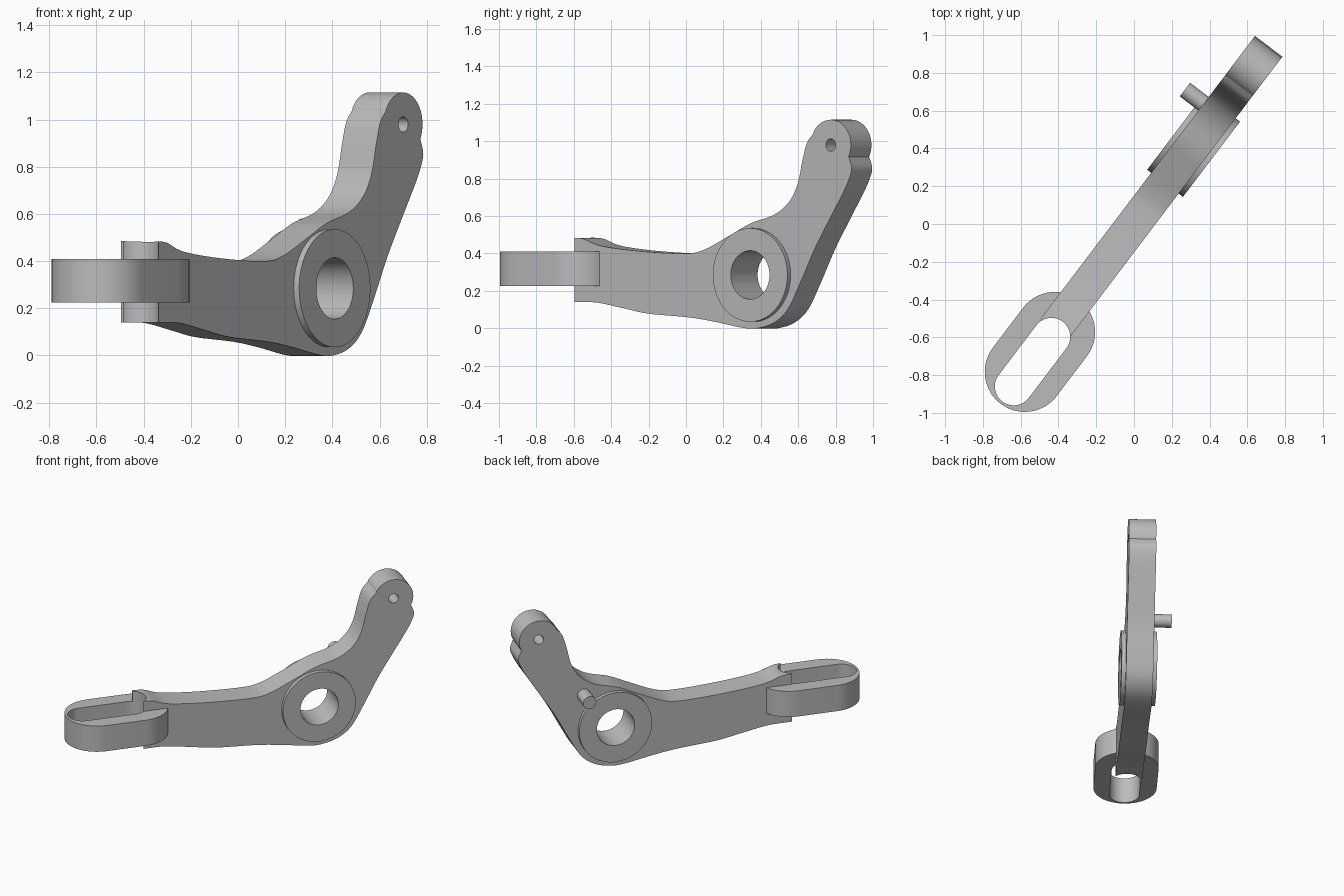
import bpy, bmesh
from math import pi, sin, cos, radians
from mathutils import Matrix, Vector

cube = bpy.data.objects.get("Cube")
if cube:
    bpy.data.objects.remove(cube)

# One plain metal colour
metal = bpy.data.materials.new("grey_metal")
metal.use_nodes = True
GREY = (0.5, 0.5, 0.5, 1)
metal.diffuse_color = GREY
metal.node_tree.nodes["Principled BSDF"].inputs["Base Color"].default_value = GREY

# The lever lies in a vertical plane along a diagonal direction
ALONG = Vector((0.604, 0.797, 0)).normalized()
UP = Vector((0, 0, 1))
SIDE = ALONG.cross(UP)


def frame(x_axis, y_axis, origin=(0, 0, 0)):
    z_axis = x_axis.cross(y_axis)
    m = Matrix((x_axis, y_axis, z_axis)).transposed().to_4x4()
    m.translation = origin
    return m


UPRIGHT = frame(ALONG, UP)       # local z points out of the lever's side
PLAN = frame(ALONG, -SIDE)       # local z points up


def arc(cx, cy, r, start, end, steps):
    angles = [radians(start + (end - start) * i / steps) for i in range(steps + 1)]
    return [(cx + r * cos(a), cy + r * sin(a)) for a in angles]


def circle(cx, cy, r, steps=64):
    return arc(cx, cy, r, 0, 360, steps)[:-1]


def capsule(x0, x1, y, r):
    return arc(x1, y, r, -90, 90, 32) + arc(x0, y, r, 90, 270, 32)


def smooth(points, steps=6):
    """Catmull-Rom curve through the points."""
    p = [Vector(q) for q in points]
    p = [p[0] * 2 - p[1]] + p + [p[-1] * 2 - p[-2]]
    out = []
    for a, b, c, d in zip(p, p[1:], p[2:], p[3:]):
        for i in range(steps):
            t = i / steps
            out.append(tuple(0.5 * (2 * b + (c - a) * t + (2 * a - 5 * b + 4 * c - d) * t * t
                                    + (3 * b - a - 3 * c + d) * t ** 3)))
    return out + [tuple(p[-2])]


def plate(name, loops, low, high, matrix):
    """Extrude an outline with holes between two heights of a frame."""
    curve = bpy.data.curves.new(name, "CURVE")
    curve.dimensions = "2D"
    curve.fill_mode = "BOTH"
    curve.extrude = (high - low) / 2
    for loop in loops:
        spline = curve.splines.new("POLY")
        spline.points.add(len(loop) - 1)
        for point, (x, y) in zip(spline.points, loop):
            point.co = (x, y, 0, 1)
        spline.use_cyclic_u = True
    temp = bpy.data.objects.new(name + "_outline", curve)
    bpy.context.collection.objects.link(temp)
    graph = bpy.context.evaluated_depsgraph_get()
    mesh = bpy.data.meshes.new_from_object(temp.evaluated_get(graph))
    bpy.data.objects.remove(temp)
    bm = bmesh.new()
    bm.from_mesh(mesh)
    bmesh.ops.remove_doubles(bm, verts=bm.verts, dist=0.0002)
    bmesh.ops.recalc_face_normals(bm, faces=bm.faces)
    bm.transform(matrix @ Matrix.Translation((0, 0, (low + high) / 2)))
    bm.to_mesh(mesh)
    bm.free()
    mesh.materials.clear()
    mesh.materials.append(metal)
    ob = bpy.data.objects.new(name, mesh)
    bpy.context.collection.objects.link(ob)
    return ob


def finish(ob):
    bpy.ops.object.select_all(action="DESELECT")
    ob.select_set(True)
    bpy.context.view_layer.objects.active = ob
    for mod in list(ob.modifiers):
        bpy.ops.object.modifier_apply(modifier=mod.name)
    bpy.ops.object.shade_smooth_by_angle(angle=radians(25))


# Lever arm: upper edge, round tip, rear edge and underside
HUB = (0.521, 0.285)
TIP = (1.04, 0.98)
top_edge = smooth([(-0.70, 0.485), (-0.62, 0.478), (-0.5, 0.44), (-0.24, 0.412), (0.06, 0.4),
                   (0.19, 0.42), (0.36, 0.495), (0.5, 0.56), (0.66, 0.607), (0.76, 0.676),
                   (0.817, 0.77), (0.851, 0.9), (0.88, 0.99), (0.922, 1.04)])
tip_edge = arc(*TIP, 0.135, 150, -28, 32)
rear_edge = smooth([(1.165, 0.905), (1.18, 0.86), (1.172, 0.82), (1.132, 0.74), (1.03, 0.58),
                    (0.93, 0.42), (0.83, 0.233), (0.75, 0.1), (0.663, 0.032), (0.56, 0.002),
                    (0.46, 0.001), (0.26, 0.035), (0.09, 0.058), (-0.18, 0.078),
                    (-0.34, 0.105), (-0.51, 0.135), (-0.6, 0.14), (-0.70, 0.14)])
arm = plate("lever_arm", [top_edge + tip_edge + rear_edge, circle(*HUB, 0.14),
                          circle(*TIP, 0.033, 32)], -0.091, 0.091, UPRIGHT)

# Hollow the arm's front end to follow the slot
slot = capsule(-1.07, -0.74, -0.012, 0.1)
cutter = plate("slot_cutter", [slot], -0.2, 0.8, PLAN)
cutter.hide_render = True
mod = arm.modifiers.new("slot", "BOOLEAN")
mod.operation = "DIFFERENCE"
mod.solver = "EXACT"
mod.object = cutter
finish(arm)
bpy.data.objects.remove(cutter)

# Slotted loop at the front end
finish(plate("slotted_loop", [capsule(-0.973, -0.708, -0.012, 0.212), slot], 0.225, 0.41, PLAN))

# Pivot bushing standing proud on both sides
finish(plate("pivot_bushing", [circle(*HUB, 0.25, 96), circle(*HUB, 0.13)], -0.118, 0.12, UPRIGHT))

# Small peg on the back side
finish(plate("side_peg", [circle(0.73, 0.535, 0.045, 32)], -0.215, -0.08, UPRIGHT))
